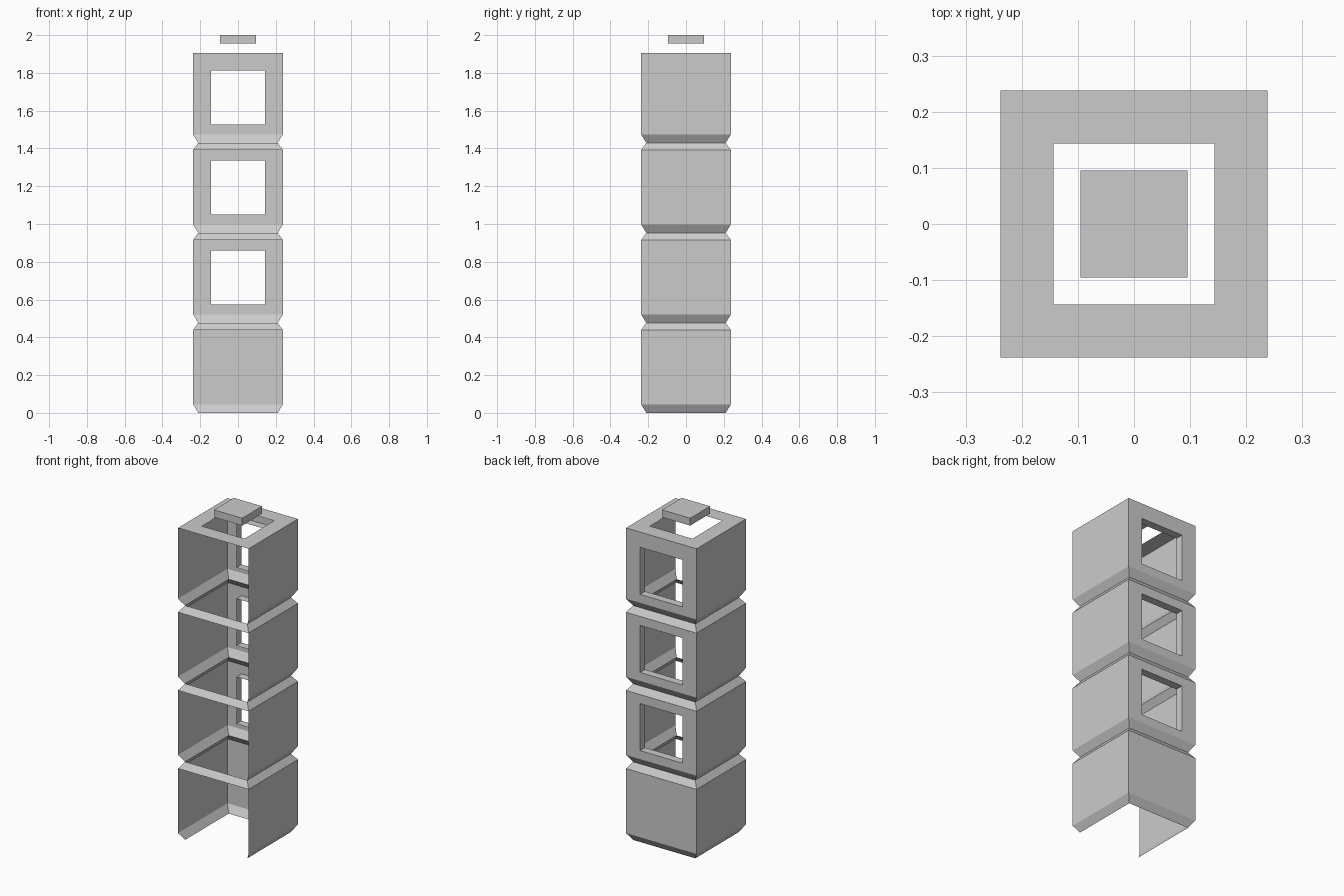
import bpy, bmesh

if "Cube" in bpy.data.objects:
    bpy.data.objects.remove(bpy.data.objects["Cube"])

HALF, NECK = 0.238, 0.21      # half widths of the wall and the pinched joints
STEP = 0.4765                 # height of one storey
HOLE, DEPTH = 0.1435, 0.048   # half width of openings, depth of window reveals


def new_object(name, bm):
    bmesh.ops.remove_doubles(bm, verts=bm.verts, dist=0.0005)
    mesh = bpy.data.meshes.new(name)
    bm.to_mesh(mesh)
    bm.free()
    obj = bpy.data.objects.new(name, mesh)
    bpy.context.collection.objects.link(obj)
    return obj


def square(h, z):
    # order: front left, front right, back right, back left
    return [(-h, -h, z), (h, -h, z), (h, h, z), (-h, h, z)]


def face(bm, pts):
    bm.faces.new([bm.verts.new(p) for p in pts])


def band(bm, a, b, sides):
    # wall quads between two outlines; side 0 front, 1 right, 2 back, 3 left
    for i in sides:
        j = (i + 1) % 4
        face(bm, [a[i], a[j], b[j], b[i]])


def storey(name, z, window, top):
    bm = bmesh.new()
    z_low, z_high = z + 0.045, z + (STEP if top else STEP - 0.038)
    low, high = square(HALF, z_low), square(HALF, z_high)
    # bottom bevel and walls, open at the front
    band(bm, square(NECK, z), low, (1, 2, 3))
    band(bm, low, high, (1, 3) if window else (1, 2, 3))
    if window:
        # back wall frame with reveals running inward
        zc = z + 0.24
        outer = [low[2], low[3], high[3], high[2]]
        corners = [(1, -1), (-1, -1), (-1, 1), (1, 1)]
        rim = [(sx * HOLE, HALF, zc + sz * HOLE) for sx, sz in corners]
        inner = [(x, HALF - DEPTH, zz) for x, y, zz in rim]
        band(bm, outer, rim, range(4))
        band(bm, rim, inner, range(4))
    if top:
        # roof with a square opening
        band(bm, high, square(HOLE, z_high), range(4))
    else:
        # top bevel runs all the way round
        band(bm, high, square(NECK, z + STEP), range(4))
    return new_object(name, bm)


# Four stacked storeys, windows above the lowest
for n in range(4):
    storey(f"storey_{n + 1}", n * STEP, n > 0, n == 3)

# Floating cap block above the roof opening
bpy.ops.mesh.primitive_cube_add(size=1, location=(0, 0, 1.9775))
cap = bpy.context.object
cap.name = "cap_block"
cap.scale = (0.191, 0.191, 0.045)
